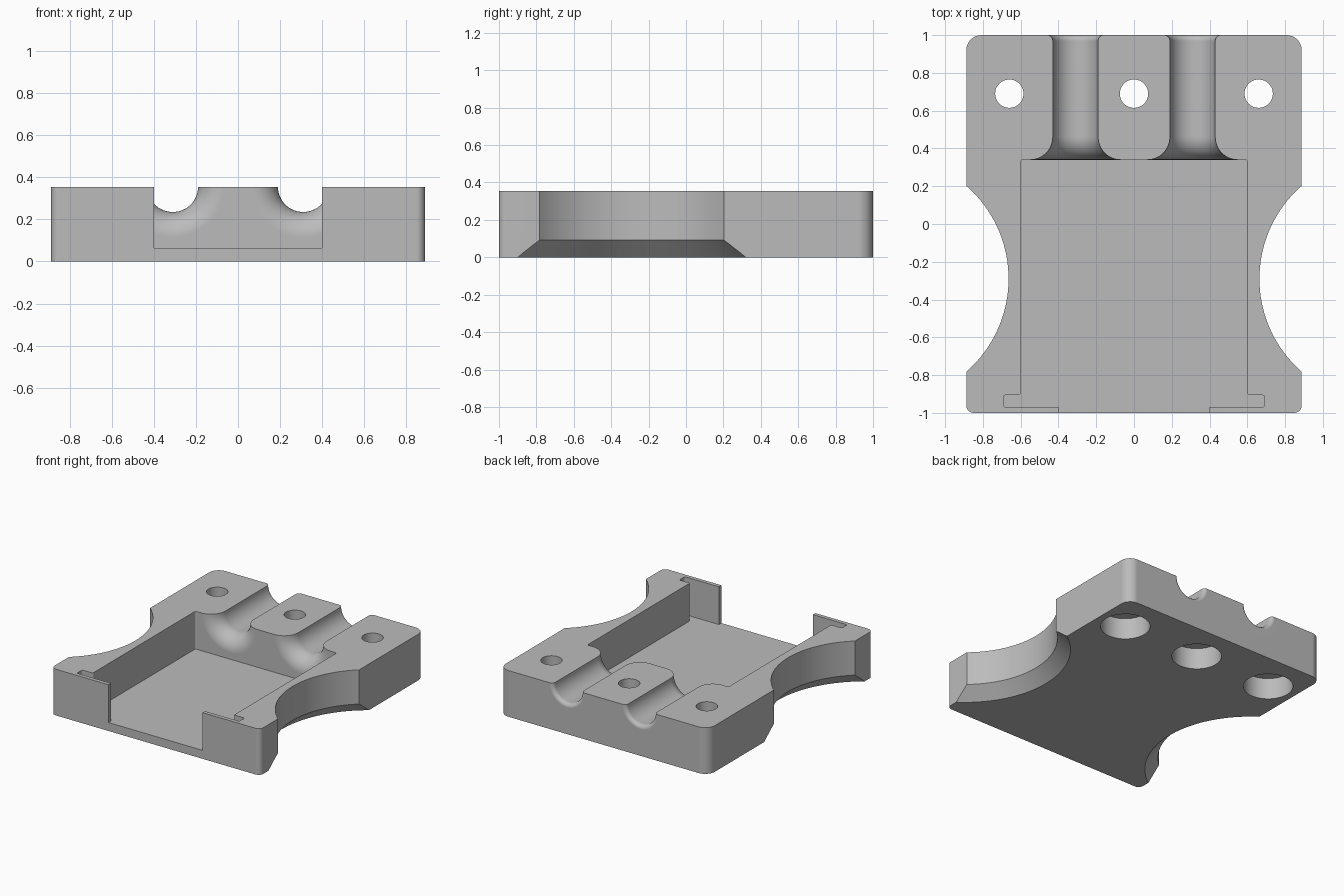
import bpy, bmesh
from math import pi, sin, cos, radians
from mathutils import Matrix

if "Cube" in bpy.data.objects:
    bpy.data.objects.remove(bpy.data.objects["Cube"], do_unlink=True)

TOP = 0.355      # block height
FLOOR = 0.065    # pocket floor height

grey = bpy.data.materials.new("plain grey")
grey.use_nodes = True
grey.diffuse_color = (0.5, 0.5, 0.5, 1)
grey.node_tree.nodes["Principled BSDF"].inputs["Base Color"].default_value = (0.5, 0.5, 0.5, 1)


def make(name, bm):
    bmesh.ops.recalc_face_normals(bm, faces=bm.faces)
    mesh = bpy.data.meshes.new(name)
    bm.to_mesh(mesh)
    bm.free()
    mesh.materials.append(grey)
    ob = bpy.data.objects.new(name, mesh)
    bpy.context.collection.objects.link(ob)
    return ob


def prism(name, half, z0, z1, rounds):
    """Extrude a mirrored half outline; rounds = [(radius, test on x, y)]."""
    outline = half + [(-x, y) for x, y in reversed(half)]
    bm = bmesh.new()
    face = bm.faces.new([bm.verts.new((x, y, z0)) for x, y in outline])
    up = bmesh.ops.extrude_face_region(bm, geom=[face])["geom"]
    bmesh.ops.translate(bm, vec=(0, 0, z1 - z0),
                        verts=[v for v in up if isinstance(v, bmesh.types.BMVert)])
    for radius, test in rounds:
        edges = [e for e in bm.edges
                 if abs(e.verts[0].co.z - e.verts[1].co.z) > 0.01
                 and test(abs(e.verts[0].co.x), e.verts[0].co.y)]
        bmesh.ops.bevel(bm, geom=edges, offset=radius, segments=8,
                        profile=0.5, affect='EDGES')
    return make(name, bm)


def lathe(name, profile, matrix, sides):
    """Closed solid of revolution about z from (height, radius) pairs."""
    bm = bmesh.new()
    rings = [[bm.verts.new((r * cos(2 * pi * i / sides), r * sin(2 * pi * i / sides), h))
              for i in range(sides)] for h, r in profile]
    for a, b in zip(rings, rings[1:]):
        for i in range(sides):
            j = (i + 1) % sides
            bm.faces.new((a[i], a[j], b[j], b[i]))
    bm.faces.new(rings[0])
    bm.faces.new(rings[-1])
    bm.transform(matrix)
    return make(name, bm)


def cut(target, cutter):
    mod = target.modifiers.new("cut", 'BOOLEAN')
    mod.operation = 'DIFFERENCE'
    mod.solver = 'EXACT'
    mod.object = cutter
    bpy.context.view_layer.objects.active = target
    bpy.ops.object.modifier_apply(modifier=mod.name)
    bpy.data.objects.remove(cutter, do_unlink=True)


# Main block with rounded vertical corners
body = prism("housing_body", [(0.888, -1), (0.888, 1)], 0, TOP,
             [(0.08, lambda x, y: y > 0.9), (0.04, lambda x, y: y < -0.9)])

# Pocket with a panel slot and an open front
pocket = prism("pocket_cutter",
               [(0.4, -1.1), (0.4, -0.97), (0.69, -0.97), (0.69, -0.905),
                (0.6, -0.905), (0.6, 0.34)], FLOOR, TOP + 0.2,
               [(0.012, lambda x, y: x > 0.5)])
cut(body, pocket)

# Round finger scoops on both sides, flared at the bottom
for side in (-1, 1):
    cut(body, lathe("scoop_cutter",
                    [(-0.1, 0.746 + 0.1), (0.093, 0.653), (0.6, 0.653)],
                    Matrix.Translation((side * 1.317, -0.29, 0)), 128))

# Cable channels with flared mouths
R, BIG, SMALL, STEPS = 0.12, 0.12, 0.03, 12
angles = [radians(90 * i / STEPS) for i in range(STEPS + 1)]
channel = [(0.28, R + BIG)]
channel += [(0.34 + BIG * (1 - cos(a)), R + BIG * (1 - sin(a))) for a in angles]
channel += [(1 - SMALL * (1 - sin(a)), R + SMALL * (1 - cos(a))) for a in angles]
channel += [(1.1, R + SMALL)]
for x in (-0.31, 0.31):
    cut(body, lathe("channel_cutter", channel,
                    Matrix.Translation((x, 0, TOP)) @ Matrix.Rotation(-pi / 2, 4, 'X'), 64))

# Screw holes, counterbored from below
for x in (-0.66, 0, 0.66):
    cut(body, lathe("screw_hole_cutter",
                    [(-0.1, 0.176), (0.165, 0.176), (0.165, 0.075), (0.5, 0.075)],
                    Matrix.Translation((x, 0.69, 0)), 48))

# Smooth curved walls, crisp edges, flat faces kept flat
bpy.ops.object.select_all(action='DESELECT')
body.select_set(True)
bpy.context.view_layer.objects.active = body
bpy.ops.object.shade_smooth_by_angle(angle=radians(30))
weighted = body.modifiers.new("flat faces", 'WEIGHTED_NORMAL')
weighted.keep_sharp = True
